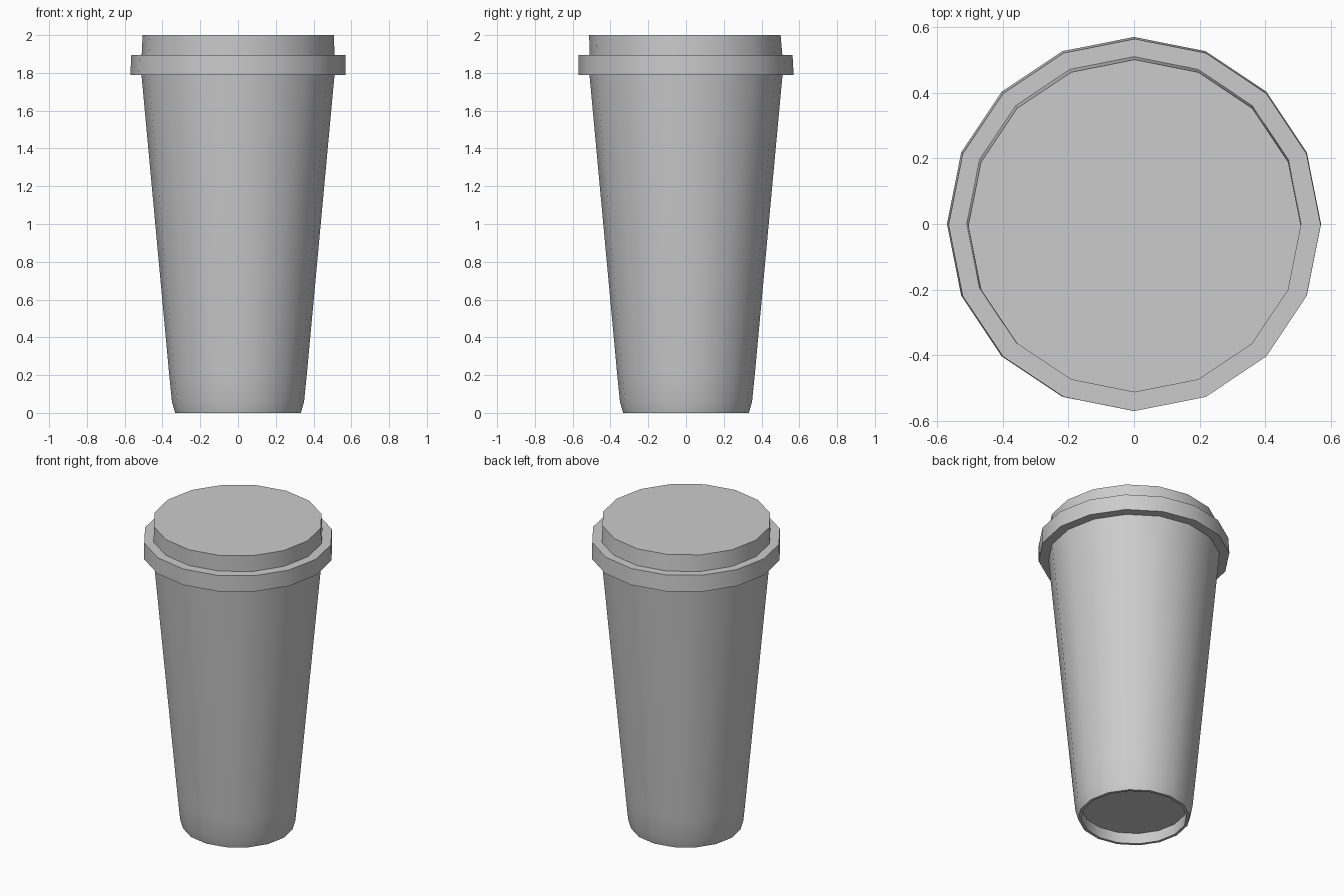
import bpy, bmesh, math

if "Cube" in bpy.data.objects:
    bpy.data.objects.remove(bpy.data.objects["Cube"])

SIDES = 16


def lathe(name, profile, smooth_angle=30):
    """Closed 16-sided solid from (radius, z, shift_x, shift_y) rings, capped at both ends."""
    bm = bmesh.new()
    rings = []
    for r, z, dx, dy in profile:
        ring = []
        for i in range(SIDES):
            a = 2 * math.pi * i / SIDES
            ring.append(bm.verts.new((r * math.cos(a) + dx, r * math.sin(a) + dy, z)))
        rings.append(ring)
    for low, high in zip(rings, rings[1:]):
        for i in range(SIDES):
            j = (i + 1) % SIDES
            bm.faces.new((low[i], low[j], high[j], high[i]))
    bm.faces.new(rings[0][::-1])
    bm.faces.new(rings[-1])
    bmesh.ops.recalc_face_normals(bm, faces=bm.faces)
    mesh = bpy.data.meshes.new(name)
    bm.to_mesh(mesh)
    bm.free()
    obj = bpy.data.objects.new(name, mesh)
    bpy.context.collection.objects.link(obj)
    bpy.ops.object.select_all(action='DESELECT')
    obj.select_set(True)
    bpy.context.view_layer.objects.active = obj
    bpy.ops.object.shade_smooth_by_angle(angle=math.radians(smooth_angle))
    return obj


# Tapered cup with a shallow recess under the base
lathe("cup_body", [
    (0.315, 0.07, 0, 0),
    (0.315, 0.0, 0, 0),
    (0.333, 0.0, 0, 0),
    (0.35, 0.06, 0, 0),
    (0.364, 0.2, 0, 0),
    (0.512, 1.80, 0, 0),
])

# Lid: wide rim band, then a raised cap leaning very slightly
lathe("lid", [
    (0.505, 1.79, 0, 0),
    (0.57, 1.79, 0, 0),
    (0.567, 1.895, 0.002, -0.003),
    (0.51, 1.895, 0, 0),
    (0.507, 2.0, 0.002, -0.006),
])
